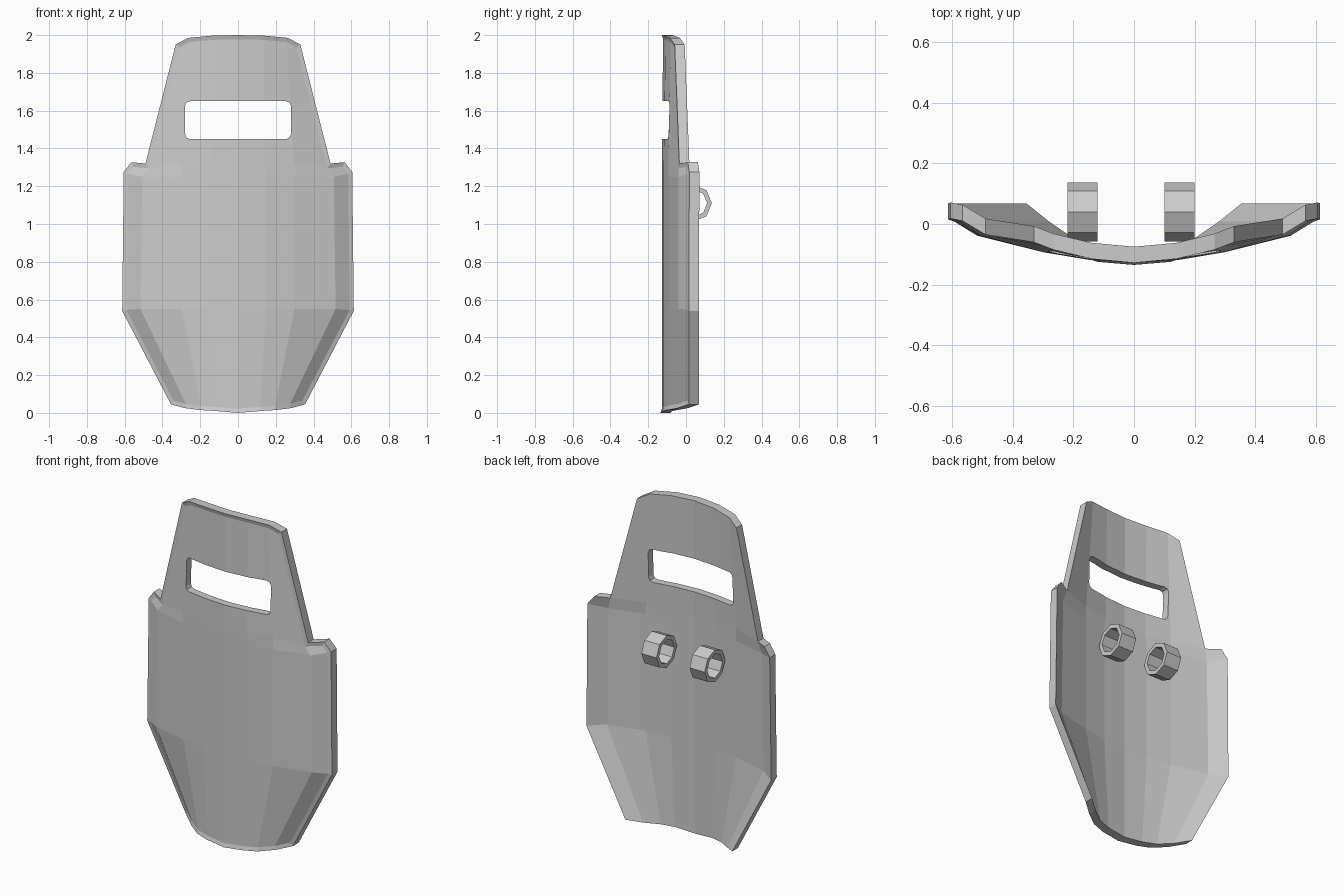
import bpy, bmesh, math

if "Cube" in bpy.data.objects:
    bpy.data.objects.remove(bpy.data.objects["Cube"])

# Shield plate: right half of each cross-section, centre to edge (x, y front, z)
SECTIONS = [
    [(0, -.135, 0), (.12, -.125, .01), (.20, -.10, .015), (.28, -.045, .025), (.355, .015, .045)],
    [(0, -.135, .55), (.15, -.125, .55), (.30, -.10, .55), (.52, -.045, .55), (.613, .015, .54)],
    [(0, -.135, 1.25), (.15, -.125, 1.25), (.30, -.10, 1.25), (.51, -.045, 1.25), (.605, .018, 1.275)],
    [(0, -.135, 1.32), (.14, -.125, 1.32), (.30, -.10, 1.32), (.49, -.035, 1.32), (.565, .01, 1.327)],
    [(0, -.128, 2.0), (.14, -.115, 1.997), (.265, -.085, 1.985), (.33, -.06, 1.95)],
]
THICKNESS = .053

bm = bmesh.new()
rows = []
for section in SECTIONS:
    row = {}
    for i, (x, y, z) in enumerate(section):
        row[i] = bm.verts.new((x, y, z))
        if i:
            row[-i] = bm.verts.new((-x, y, z))
    rows.append(row)
front = []
for low, high in zip(rows, rows[1:]):
    for i in range(-4, 4):
        if i in high and i + 1 in high:
            front.append(bm.faces.new((low[i], low[i + 1], high[i + 1], high[i])))

# Give the sheet its thickness, then sink the front panel inside a thin rim
ext = bmesh.ops.extrude_face_region(bm, geom=front, use_keep_orig=True)
back = [g for g in ext["geom"] if isinstance(g, bmesh.types.BMVert)]
bmesh.ops.translate(bm, verts=back, vec=(0, THICKNESS, 0))
bmesh.ops.recalc_face_normals(bm, faces=bm.faces[:])
bmesh.ops.inset_region(bm, faces=front, thickness=.022, depth=-.007, use_even_offset=True)
mesh = bpy.data.meshes.new("shield_plate")
bm.to_mesh(mesh)
bm.free()
plate = bpy.data.objects.new("shield_plate", mesh)
bpy.context.collection.objects.link(plate)

# Viewing slot with rounded corners
bpy.ops.mesh.primitive_cube_add(size=1, location=(0, -.05, 1.55))
cutter = bpy.context.object
cutter.name = "slot_cutter"
cutter.hide_render = True
cutter.scale = (.56, .6, .2)
bpy.ops.object.transform_apply(location=False, rotation=False, scale=True)
bm = bmesh.new()
bm.from_mesh(cutter.data)
corners = [e for e in bm.edges if abs(e.verts[0].co.y - e.verts[1].co.y) > .1]
bmesh.ops.bevel(bm, geom=corners, offset=.025, segments=2, profile=.5, affect='EDGES')
bm.to_mesh(cutter.data)
bm.free()
cut = plate.modifiers.new("viewing_slot", 'BOOLEAN')
cut.object = cutter
cut.operation = 'DIFFERENCE'
cut.solver = 'EXACT'
bpy.context.view_layer.objects.active = plate
bpy.ops.object.modifier_apply(modifier=cut.name)
bpy.data.objects.remove(cutter)

# Two eight-sided arm loops on the back
for side, x in (("left", -.17), ("right", .15)):
    bpy.ops.mesh.primitive_cylinder_add(vertices=8, radius=.097, depth=.1, end_fill_type='NOTHING',
                                        location=(x, .04, 1.11), rotation=(0, math.pi / 2, 0))
    loop = bpy.context.object
    loop.name = "arm_loop_" + side
    wall = loop.modifiers.new("wall", 'SOLIDIFY')
    wall.thickness = .025
    wall.offset = -1
